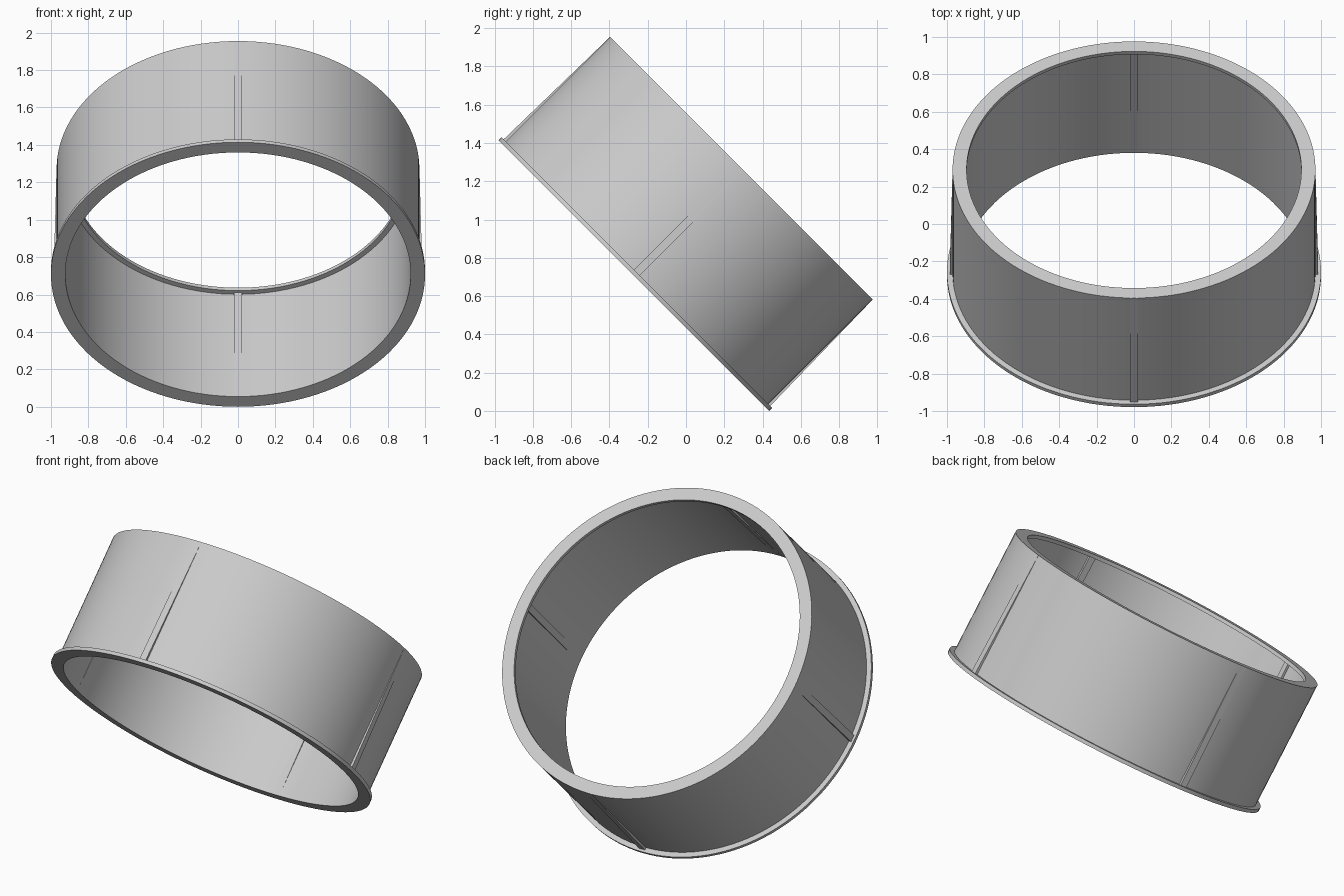
import bpy, bmesh, math
from mathutils import Matrix, Vector

if "Cube" in bpy.data.objects:
    bpy.data.objects.remove(bpy.data.objects["Cube"])

SIDES = 128
LENGTH = 0.795        # along the ring axis
LIP = 0.022           # flange and lip thickness
R_OUT, R_IN = 0.97, 0.923
R_FLANGE, R_LIP = 1.0, 0.895
RIB_WIDTH = 0.042

# ring axis leans 45 degrees backwards
TILT = Matrix.Translation((0, -0.272, 0.707)) @ Matrix.Rotation(-math.pi / 4, 4, 'X')

grey = bpy.data.materials.new("light grey")
grey.diffuse_color = (0.6, 0.6, 0.6, 1)
grey.use_nodes = True
grey.node_tree.nodes["Principled BSDF"].inputs["Base Color"].default_value = grey.diffuse_color


def add_object(name, bm):
    bmesh.ops.recalc_face_normals(bm, faces=bm.faces)
    bm.transform(TILT)
    mesh = bpy.data.meshes.new(name)
    bm.to_mesh(mesh)
    bm.free()
    mesh.materials.append(grey)
    obj = bpy.data.objects.new(name, mesh)
    bpy.context.collection.objects.link(obj)
    return obj


def lathe(name, profile):
    """Revolve a closed (radius, height) profile around the axis."""
    bm = bmesh.new()
    rings = [[bm.verts.new((r * math.cos(a), r * math.sin(a), h)) for r, h in profile]
             for a in (2 * math.pi * i / SIDES for i in range(SIDES))]
    n = len(profile)
    for i in range(SIDES):
        a, b = rings[i], rings[(i + 1) % SIDES]
        for j in range(n):
            k = (j + 1) % n
            bm.faces.new((a[j], b[j], b[k], a[k]))
    return add_object(name, bm)


def rib(name, profile, angle):
    """Thin wedge: a (radius, height) triangle given a width."""
    bm = bmesh.new()
    face = bm.faces.new([bm.verts.new((r, -RIB_WIDTH / 2, h)) for r, h in profile])
    new = bmesh.ops.extrude_face_region(bm, geom=[face])["geom"]
    bmesh.ops.translate(bm, vec=Vector((0, RIB_WIDTH, 0)),
                        verts=[v for v in new if isinstance(v, bmesh.types.BMVert)])
    bm.transform(Matrix.Rotation(angle, 4, 'Z'))
    return add_object(name, bm)


# sleeve with an outer flange at the front and an inner lip at the back
sleeve = lathe("sleeve", [
    (R_IN, 0), (R_FLANGE, 0), (R_FLANGE, LIP), (R_OUT, LIP),
    (R_OUT, LENGTH), (R_LIP, LENGTH), (R_LIP, LENGTH - LIP), (R_IN, LENGTH - LIP)])
bpy.context.view_layer.objects.active = sleeve
sleeve.select_set(True)
bpy.ops.object.shade_smooth_by_angle(angle=math.radians(30))

# four tapering ribs outside and four inside
for i in range(4):
    angle = i * math.pi / 2
    rib(f"outer_rib_{i + 1}", [
        (R_OUT - 0.01, LIP), (R_OUT + 0.015, LIP),
        (R_OUT, LENGTH - 0.002), (R_OUT - 0.01, LENGTH - 0.002)], angle)
    rib(f"inner_rib_{i + 1}", [
        (R_IN + 0.01, LENGTH - LIP), (R_IN - 0.015, LENGTH - LIP),
        (R_IN, 0.002), (R_IN + 0.01, 0.002)], angle)
